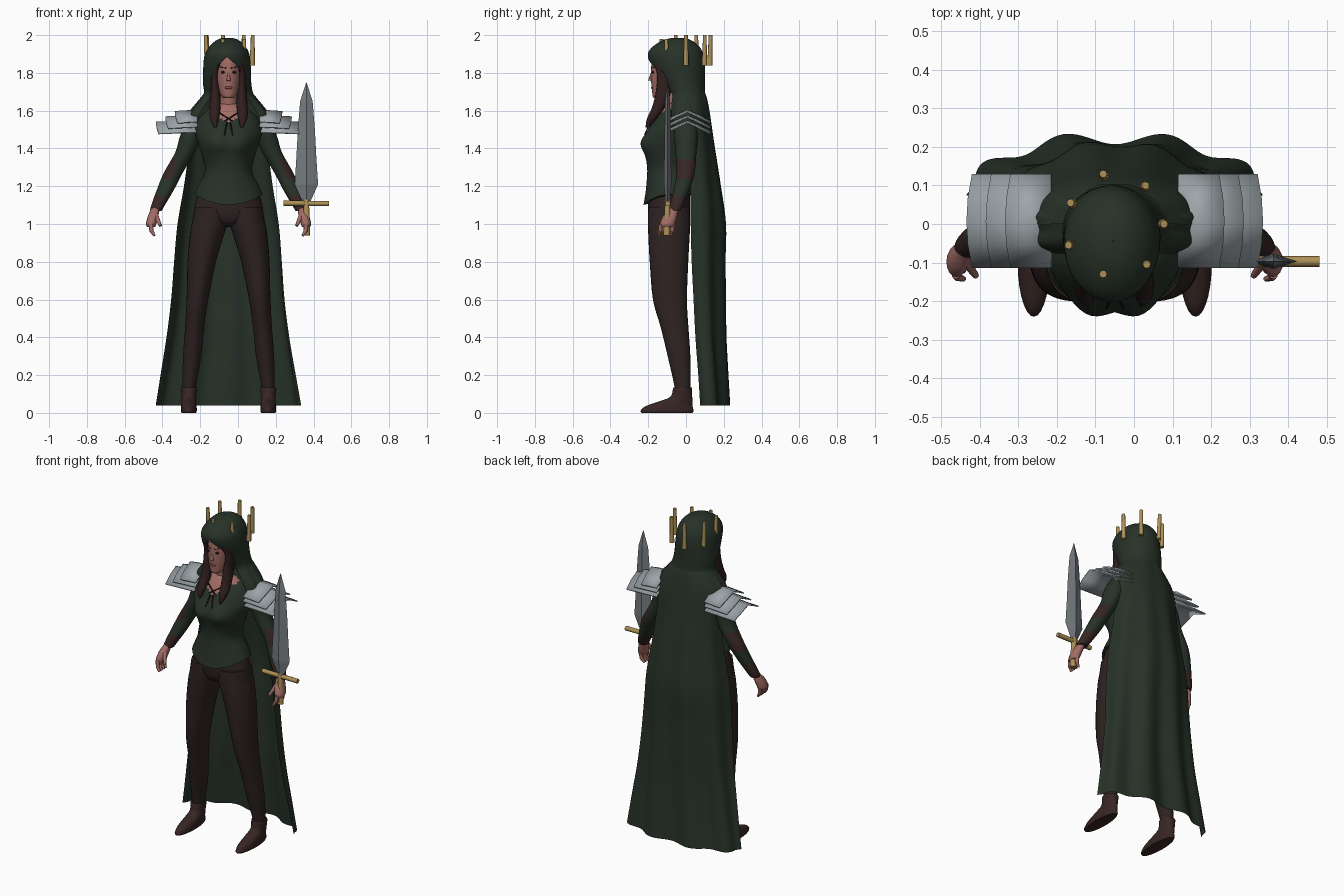
import bpy, bmesh, math
from mathutils import Vector

CX = -0.05  # the body's own centre line


def material(name, rgb):
    m = bpy.data.materials.new(name)
    m.diffuse_color = (*rgb, 1)
    return m


GREEN = material("dark green cloth", (0.020, 0.032, 0.021))
TROUSER = material("dark brown cloth", (0.028, 0.016, 0.016))
SKIN = material("skin", (0.36, 0.15, 0.13))
HAIR = material("brown hair", (0.030, 0.013, 0.013))
LEATHER = material("brown leather", (0.038, 0.019, 0.017))
STEEL = material("light steel", (0.34, 0.38, 0.40))
BLADE = material("dark steel", (0.18, 0.20, 0.215))
GOLD = material("gold", (0.42, 0.28, 0.095))
DARK = material("dark detail", (0.012, 0.008, 0.008))
LIPS = material("lips", (0.24, 0.065, 0.065))


def finish(name, bm, mats, rule=None, smooth=True, angle=50):
    bmesh.ops.remove_doubles(bm, verts=bm.verts, dist=0.0004)
    bmesh.ops.recalc_face_normals(bm, faces=bm.faces)
    for f in bm.faces:
        f.smooth = smooth
        if rule:
            f.material_index = rule(f.calc_center_median())
    me = bpy.data.meshes.new(name)
    bm.to_mesh(me)
    bm.free()
    for m in mats:
        me.materials.append(m)
    if smooth:
        me.set_sharp_from_angle(angle=math.radians(angle))
    ob = bpy.data.objects.new(name, me)
    bpy.context.collection.objects.link(ob)
    return ob


def resample(rings, steps):
    """Smooth the list of rings with a Catmull-Rom curve."""
    out = []
    for i in range(len(rings) - 1):
        p = [rings[max(0, min(len(rings) - 1, i + k))] for k in (-1, 0, 1, 2)]
        for s in range(steps):
            t = s / steps
            out.append([0.5 * (2 * b + (c - a) * t + (2 * a - 5 * b + 4 * c - d) * t * t
                        + (3 * b - a - 3 * c + d) * t ** 3) for a, b, c, d in zip(*p)])
    return out + [list(rings[-1])]


def loft(name, rings, mats, side=1, n=28, steps=4, open_front=False, tweak=None, rule=None, smooth=True):
    """Rings: (z, offset from centre, y, x radius, y radius[, front gap angle])."""
    bm = bmesh.new()
    rows = []
    for r in resample([tuple(r) + (0,) * (6 - len(r)) for r in rings], steps):
        z, off, y, rx, ry, gap = r
        gap = max(gap, 0)
        row = []
        for i in range(n + 1 if open_front else n):
            t = gap + (2 * math.pi - 2 * gap) * i / n
            p = Vector((CX + side * off + rx * math.sin(t), y - ry * math.cos(t), z))
            row.append(bm.verts.new(tweak(p, t) if tweak else p))
        rows.append(row)
    for a, b in zip(rows, rows[1:]):
        for i in range(n):
            j = i + 1 if open_front else (i + 1) % n
            bm.faces.new((a[i], a[j], b[j], b[i]))
    if not open_front:
        bm.faces.new(rows[0])
        bm.faces.new(rows[-1])
    return finish(name, bm, mats, rule, smooth)


def rod(name, a, b, r1, r2, mat, sides=8):
    a, b = Vector(a), Vector(b)
    bm = bmesh.new()
    bmesh.ops.create_cone(bm, cap_ends=True, segments=sides, radius1=r1, radius2=r2, depth=(b - a).length)
    q = (b - a).to_track_quat('Z', 'Y')
    for v in bm.verts:
        v.co = q @ v.co + (a + b) / 2
    return finish(name, bm, [mat])


def ball(name, c, r, mat):
    bm = bmesh.new()
    bmesh.ops.create_uvsphere(bm, u_segments=20, v_segments=12, radius=1)
    for v in bm.verts:
        v.co = Vector(c) + Vector([v.co[i] * r[i] for i in range(3)])
    return finish(name, bm, [mat])


# Tunic with pointed front hem, open neckline and moulded bust
def shape_tunic(p, t):
    w = max(0, (1.24 - p.z) / 0.09)
    p.z -= 0.05 * w * max(0, math.cos(t)) ** 2 - 0.015 * w
    if math.cos(t) > 0:
        d = ((abs(p.x - CX) - .068) / .06) ** 2 + ((p.z - 1.425) / .065) ** 2
        p.y -= .028 * math.exp(-d)
    return p


loft("tunic", [(1.14, 0, -.09, .18, .135), (1.2, 0, -.09, .158, .122), (1.28, 0, -.09, .125, .115),
               (1.36, 0, -.09, .14, .122), (1.43, 0, -.085, .162, .136), (1.5, 0, -.07, .178, .128),
               (1.57, 0, -.055, .15, .108), (1.62, 0, -.05, .085, .08), (1.64, 0, -.05, .05, .06)],
     [GREEN, SKIN], n=64, steps=6, tweak=shape_tunic,
     rule=lambda c: int(c.y < -.06 and c.z > 1.525 + .75 * abs(c.x - CX)))
for s in (-1, 1):
    rod("neck_lace", (CX + s * .05, -.155, 1.59), (CX - s * .02, -.185, 1.545), .004, .004, DARK, 6)
    rod("hanging_lace", (CX + s * .008, -.188, 1.54), (CX + s * .022, -.22, 1.47), .004, .003, DARK, 6)

# Neck, head and face
loft("neck", [(1.57, 0, -.06, .055, .055), (1.64, 0, -.07, .046, .048), (1.72, 0, -.08, .046, .05)], [SKIN])
loft("head", [(1.666, 0, -.14, .018, .024), (1.675, 0, -.13, .036, .046), (1.71, 0, -.105, .055, .075),
              (1.76, 0, -.093, .065, .092), (1.82, 0, -.085, .068, .1), (1.88, 0, -.08, .063, .095),
              (1.93, 0, -.07, .04, .06)], [SKIN])
rod("nose", (CX, -.178, 1.81), (CX, -.19, 1.758), .004, .011, SKIN)
ball("mouth", (CX, -.177, 1.722), (.02, .008, .008), LIPS)
for s in (-1, 1):
    ball("eye", (CX + s * .027, -.174, 1.803), (.014, .008, .007), DARK)
    rod("eyebrow", (CX + s * .012, -.182, 1.824), (CX + s * .046, -.163, 1.832), .004, .002, HAIR, 6)
    # Hair locks falling in front of the shoulders
    loft("hair_lock", [(1.91, .02, -.125, .033, .05), (1.87, .05, -.13, .026, .045), (1.79, .073, -.115, .017, .038),
                       (1.7, .07, -.12, .025, .04), (1.62, .072, -.145, .029, .034),
                       (1.56, .075, -.18, .024, .026), (1.51, .07, -.205, .006, .01)], [HAIR], s, 16)
ball("hair_cap", (CX, -.065, 1.875), (.074, .1, .078), HAIR)


# Hood flowing into the shoulder mantle
def ripple(p, t):
    w = max(0, min(1, (1.7 - p.z) / .1)) * .006
    p.x += w * math.sin(t) * math.cos(11 * t)
    p.y -= w * math.cos(t) * math.cos(11 * t)
    return p


loft("hooded_mantle", [(1.49, 0, .0, .222, .12, .95), (1.54, 0, .0, .222, .125, .9), (1.6, 0, .0, .2, .118, .82),
                       (1.65, 0, .0, .16, .108, .78), (1.69, 0, 0, .131, .102, .75), (1.75, -.008, -.02, .128, .12, .66),
                       (1.83, -.008, -.042, .126, .142, .47), (1.885, -.008, -.054, .121, .148, 0),
                       (1.92, -.006, -.055, .108, .138, 0), (1.955, -.005, -.05, .082, .105, 0),
                       (1.98, -.005, -.045, .045, .055, 0), (1.986, -.005, -.045, .002, .002, 0)],
     [GREEN], n=66, steps=4, open_front=True, tweak=ripple)


# Long cape with folds
def folds(p, t):
    w = max(0, min(1, (1.5 - p.z) / 1.2)) * .016 + .002
    c = math.cos(9 * t + .5 * math.sin(2 * p.z))
    p.x += w * .6 * math.sin(t) * c
    p.y -= w * math.cos(t) * c
    return p


G = math.pi / 2
loft("cape", [(z, 0, y, rx, back - y, G) for z, y, rx, back in (
    (.04, .075, .385, .225), (.2, .065, .358, .215), (.4, .05, .325, .205), (.6, .04, .3, .205), (.8, .03, .285, .205),
    (1.0, .025, .268, .21), (1.2, .025, .235, .185), (1.4, .03, .21, .155), (1.52, .02, .215, .138),
    (1.6, .0, .2, .126), (1.66, .0, .155, .114), (1.69, .0, .13, .104))],
     [GREEN], n=72, steps=4, open_front=True, tweak=folds)

# Crown of seven upright gold prongs
for x, y, lo in ((-.08, .13, 1.84), (.03, .1, 1.84), (.078, 0, 1.84), (.033, -.105, 1.86),
                 (-.08, -.13, 1.86), (-.17, -.055, 1.85), (-.165, .055, 1.85)):
    top = 1.98 if y < -.1 else 2.0
    rod("crown_prong", (x * .97, y * .97, lo), (x, y, top), .014, .010, GOLD)

# Hips
loft("hips", [(.985, 0, -.09, .02, .06), (1.01, 0, -.09, .1, .095), (1.06, 0, -.09, .176, .11),
              (1.12, 0, -.09, .174, .112), (1.2, 0, -.09, .145, .105)], [TROUSER])


def arm_rule(c):
    off = abs(c.x - CX)
    return int(c.z < 1.15 or (1.235 < c.z < 1.34 and off > .288 + (1.29 - c.z) * .45))


for s in (-1, 1):
    # Leg and boot
    loft("leg", [(.1, .21, -.02, .033, .04), (.15, .208, -.02, .036, .043), (.3, .193, -.037, .048, .06),
                 (.45, .18, -.06, .05, .073), (.6, .165, -.085, .057, .09), (.8, .142, -.09, .075, .102),
                 (.95, .113, -.09, .091, .11), (1.02, .096, -.09, .095, .112), (1.09, .09, -.09, .09, .11)],
         [TROUSER], s)
    loft("boot", [(0, .21, -.1, .038, .135), (.012, .21, -.1, .042, .14), (.035, .21, -.09, .041, .125),
                  (.06, .21, -.055, .039, .09), (.085, .21, -.025, .038, .058), (.13, .21, -.018, .043, .05),
                  (.133, .21, -.018, .036, .042)], [LEATHER], s)
    # Sleeved arm with leather elbow patch and cuff
    loft("arm", [(1.07, .385, -.06, .031, .03), (1.1, .373, -.05, .036, .035), (1.18, .335, -.025, .045, .042),
                 (1.27, .293, -.002, .05, .048), (1.38, .23, 0, .052, .055), (1.47, .197, 0, .058, .062),
                 (1.55, .165, 0, .05, .055)], [GREEN, LEATHER], s, steps=6, rule=arm_rule)
    # Hand, fingers and thumb
    loft("palm", [(.985, .41, -.1, .022, .034), (1.0, .41, -.098, .027, .04), (1.04, .4, -.085, .028, .038),
                  (1.08, .387, -.065, .023, .025), (1.1, .375, -.055, .022, .022)], [SKIN], s, 16)
    for k in range(4):
        y = -.068 - .021 * k
        rod("finger", (CX + s * .412, y, 1.0), (CX + s * .408, y - .006, .962), .012, .011, SKIN)
        rod("fingertip", (CX + s * .409, y - .006, .965), (CX + s * .392, y - .012, .938), .011, .007, SKIN)
    rod("thumb", (CX + s * .385, -.1, 1.045), (CX + s * .36, -.135, .99), .014, .008, SKIN)

    # Shoulder guard of three overlapping roof-shaped plates
    for k, (reach, apex) in enumerate(((.285, 1.598), (.335, 1.57), (.385, 1.542))):
        bm = bmesh.new()
        rows = []
        for off in (.165, reach):
            rows.append([bm.verts.new((CX + s * (off - (.014 * u * u if off == reach else 0)), .0075 + .122 * u,
                                       apex - .06 * abs(u) ** 1.15 + (.008 if off < .2 else 0)))
                         for u in (-1, -.5, 0, .5, 1)])
        for i in range(4):
            bm.faces.new((rows[0][i], rows[0][i + 1], rows[1][i + 1], rows[1][i]))
        ob = finish("shoulder_plate", bm, [STEEL], angle=75)
        ob.modifiers.new("thickness", 'SOLIDIFY').thickness = .008

# Sword: diamond-section blade, cross guard and grip
SX, SY = .362, -.097
loft("sword_blade", [(1.12, SX - CX, SY, .022, .012), (1.21, SX - CX, SY, .062, .02), (1.35, SX - CX, SY, .053, .018),
                     (1.5, SX - CX, SY, .045, .016), (1.65, SX - CX, SY, .033, .013), (1.75, SX - CX, SY, .001, .001)],
     [BLADE], n=4, steps=1, smooth=False)
rod("sword_guard", (.24, SY, 1.11), (.482, SY, 1.108), .014, .014, GOLD)
rod("sword_grip", (SX + .002, SY - .005, .94), (SX, SY, 1.13), .019, .015, GOLD)
